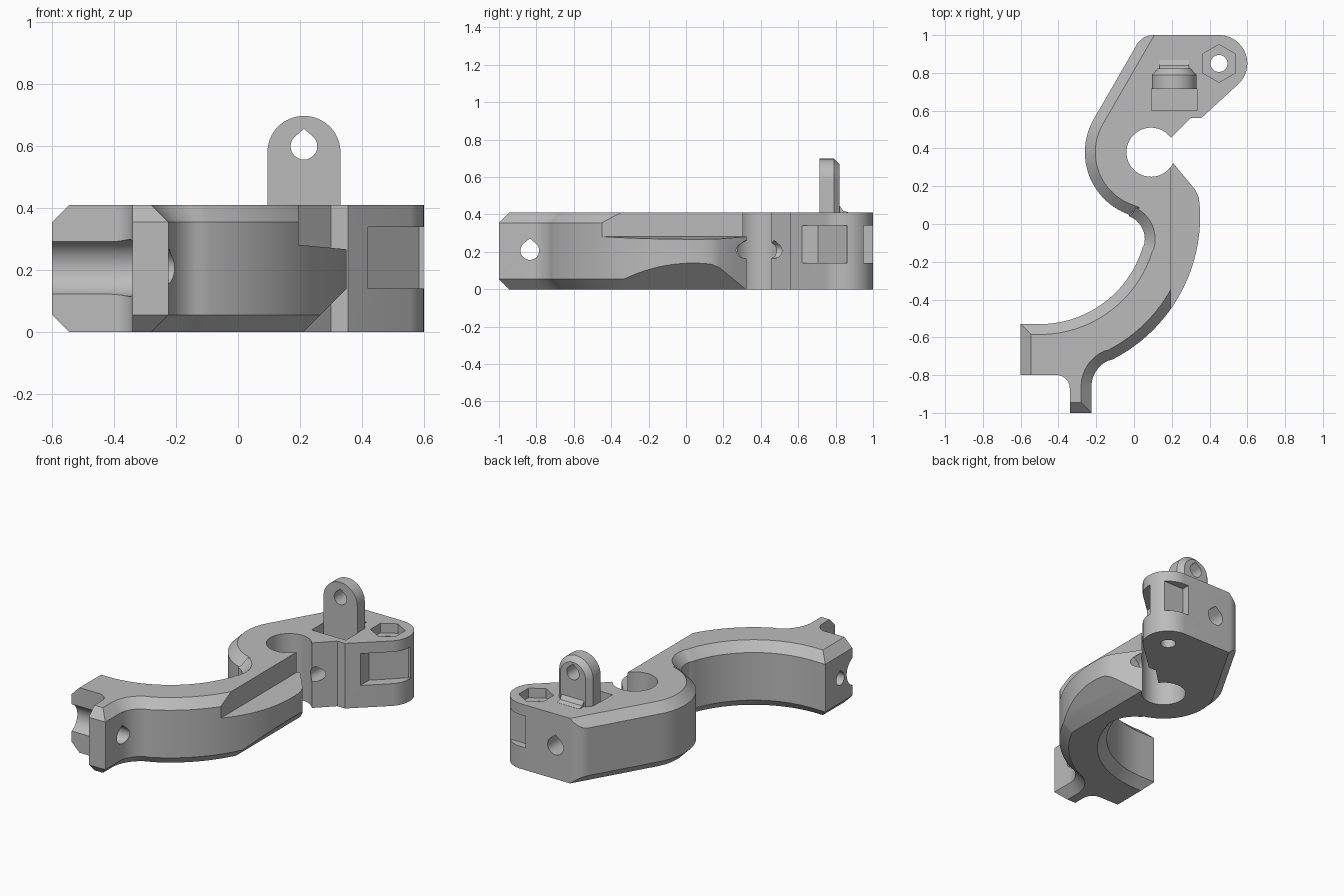
import bpy, bmesh
from math import sin, cos, pi, radians
from mathutils import Vector, Matrix

if "Cube" in bpy.data.objects:
    bpy.data.objects.remove(bpy.data.objects["Cube"])

HEIGHT, CHAMFER, MID = 0.41, 0.055, 0.207

grey = bpy.data.materials.new("plain grey plastic")
grey.use_nodes = True
grey.diffuse_color = (0.5, 0.5, 0.5, 1)
grey.node_tree.nodes["Principled BSDF"].inputs["Base Color"].default_value = (0.5, 0.5, 0.5, 1)


def arc(cx, cy, r, a, b, n=16):
    angles = [radians(a + (b - a) * i / n) for i in range(n + 1)]
    return [(cx + r * cos(t), cy + r * sin(t)) for t in angles]


def teardrop(cx, cy, r):
    return arc(cx, cy, r, 135, 405, 28) + [(cx, cy + r * 1.3)]


def circle(cx, cy, r, n=36):
    return arc(cx, cy, r, 90, 450, n)[:-1]


def loft(name, rings):
    """Closed solid through rings of matching points."""
    bm = bmesh.new()
    rows = [[bm.verts.new(p) for p in ring] for ring in rings]
    n = len(rows[0])
    for low, high in zip(rows, rows[1:]):
        for i in range(n):
            j = (i + 1) % n
            bm.faces.new((low[i], low[j], high[j], high[i]))
    bm.faces.new(rows[0][::-1])
    bm.faces.new(rows[-1])
    bmesh.ops.recalc_face_normals(bm, faces=bm.faces)
    mesh = bpy.data.meshes.new(name)
    bm.to_mesh(mesh)
    bm.free()
    mesh.materials.append(grey)
    obj = bpy.data.objects.new(name, mesh)
    bpy.context.collection.objects.link(obj)
    return obj


def prism(name, points, axis, lo, hi):
    """Extrude a 2D profile along the named axis."""
    place = {"x": lambda p, t: (t, p[0], p[1]),
             "y": lambda p, t: (p[0], t, p[1]),
             "z": lambda p, t: (p[0], p[1], t)}[axis]
    return loft(name, [[place(p, t) for p in points] for t in (lo, hi)])


def box(x0, x1, y0, y1):
    return [(x0, y0), (x1, y0), (x1, y1), (x0, y1)]


def cut(obj, points, axis, lo, hi):
    cutter = prism("cutter", points, axis, lo, hi)
    cutter.hide_render = True
    mod = obj.modifiers.new("cut", "BOOLEAN")
    mod.operation, mod.solver, mod.object = "DIFFERENCE", "EXACT", cutter
    bpy.context.view_layer.objects.active = obj
    bpy.ops.object.modifier_apply(modifier=mod.name)
    bpy.data.objects.remove(cutter)


def finish(obj):
    bpy.ops.object.select_all(action="DESELECT")
    obj.select_set(True)
    bpy.context.view_layer.objects.active = obj
    bpy.ops.object.shade_smooth_by_angle(angle=radians(25))


# Plan outline, counterclockwise; each run says if its edges are chamfered
runs = [
    (0, [(-0.6, -0.8)] + arc(-0.41, -0.87, 0.07, 90, 0, 10)),
    (CHAMFER, [(-0.34, -1), (-0.225, -1)] + arc(-0.075, -0.86, 0.15, 180, 115.3, 12)
     + arc(-0.5, 0.04, 0.85, -63, -14, 26)),
    (0, arc(-0.5, 0.04, 0.85, -12, 4, 8) + [(0.343, 0.14), (0.325, 0.18)]
     + arc(0.09, 0.38, 0.13, -26, -324, 48)
     + [(0.30, 0.56), (0.355, 0.56)] + arc(0.45, 0.85, 0.15, -45, 90, 24)),
    (CHAMFER, [(0.044, 1)] + arc(0.09, 0.38, 0.35, 150, 250.5, 28)
     + arc(-0.073, -0.08, 0.13, 69, -14, 18)
     + arc(-0.5, 0.04, 0.57, -16.5, -90, 30) + [(-0.6, -0.53)]),
]
outline = [Vector(p) for _, pts in runs for p in pts]
widths = [w for w, pts in runs for _ in pts]


def inset(i):
    """Shift a point inwards by the chamfer widths of its two edges."""
    n = len(outline)
    a, p, b = outline[i - 1], outline[i], outline[(i + 1) % n]
    d1, d2 = (p - a).normalized(), (b - p).normalized()
    n1, n2 = Vector((-d1.y, d1.x)), Vector((-d2.y, d2.x))
    w1, w2 = widths[i - 1], widths[i]
    cross = n1.x * n2.y - n1.y * n2.x
    if abs(cross) < 0.3:
        return p + (n1 + n2).normalized() * (w1 + w2) / 2
    return p + Vector((w1 * n2.y - w2 * n1.y, w2 * n1.x - w1 * n2.x)) / cross


inner = [inset(i) for i in range(len(outline))]
body = loft("hooked_arm", [[(p.x, p.y, z) for p in pts] for pts, z in (
    (inner, 0), (outline, CHAMFER), (outline, HEIGHT - CHAMFER), (inner, HEIGHT))])

# Rounded rear corner
cut(body, arc(0.102, 0.9, 0.1, 90, 150, 12) + [(-0.06, 0.95), (-0.06, 1.05), (0.102, 1.05)],
    "z", -0.1, 0.6)
# Step along the outer top edge and slanted relief below it
cut(body, [(0.195, 0.282), (0.5, 0.253), (0.5, 0.6), (0.195, 0.6)], "y", -0.6, 0.4)
cut(body, [(0.16, -0.05), (0.6, -0.05), (0.6, 0.39)], "y", -0.6, 0.4)
# Clamp bolt bore and its nut slot
cut(body, teardrop(0.21, MID, 0.055), "y", 0.65, 1.1)
cut(body, teardrop(0.21, MID, 0.042), "y", 0.25, 0.7)
cut(body, box(0.093, 0.333, 0.6, 0.718), "z", 0.1, 0.6)
# Ear bore with hexagonal pocket
cut(body, circle(0.45, 0.85, 0.045), "z", -0.1, 0.6)
cut(body, circle(0.45, 0.85, 0.1, 6), "z", 0.35, 0.6)
# Side pockets on the ear
cut(body, [(0.42, 0.55), (0.42, 0.705), (0.585, 0.862), (0.7, 0.862), (0.7, 0.55)],
    "z", 0.14, 0.34)
cut(body, box(0.42, 0.7, 0.95, 1.1), "z", 0.14, 0.34)
# Foot: groove, cross bore and blind end bore
cut(body, circle(-0.835, MID, 0.092), "x", -0.7, -0.338)
cut(body, teardrop(-0.835, MID, 0.05), "x", -0.4, -0.1)
cut(body, teardrop(-0.68, MID, 0.04), "x", -0.7, -0.4)
finish(body)

# Upright lug with rounded top and chamfered rear edge
def lug_ring(r, y):
    pts = [(0.213 - r, HEIGHT - 0.02), (0.213 + r, HEIGHT - 0.02)] + arc(0.213, 0.58, r, 0, 180, 32)
    return [(x, y, z) for x, z in pts]


lug = loft("upright_lug", [lug_ring(0.118, 0.715), lug_ring(0.118, 0.79), lug_ring(0.088, 0.822)])
cut(lug, teardrop(0.213, 0.6, 0.043), "y", 0.6, 0.95)
finish(lug)

# Small flare behind the lug
flare = prism("lug_flare", [(0.81, 0.4), (0.868, 0.4), (0.868, 0.411), (0.84, 0.42),
                            (0.822, 0.445), (0.81, 0.445)], "x", 0.135, 0.291)
finish(flare)
